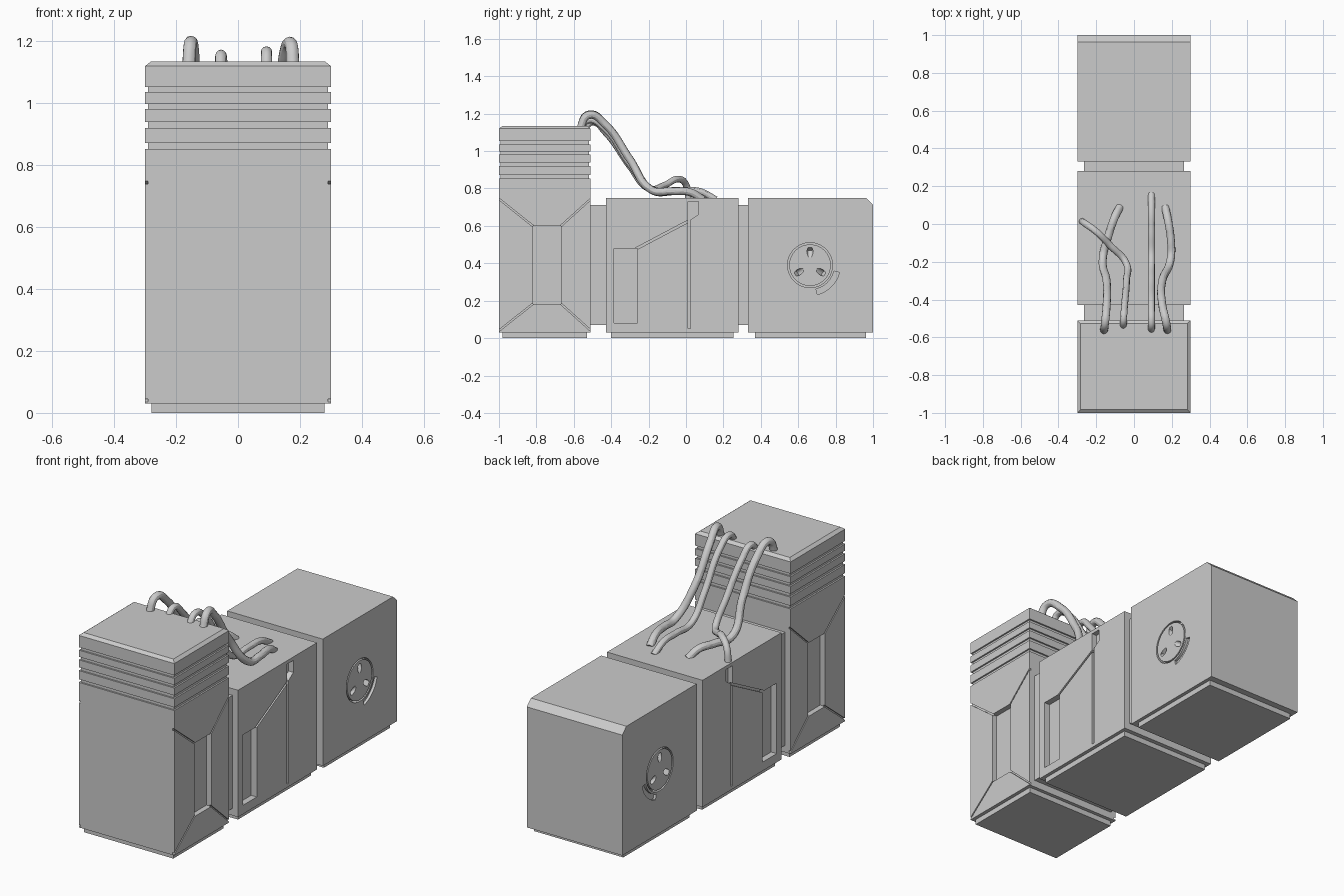
import bpy, bmesh
from math import sin, cos, radians, pi
from mathutils import Vector, Matrix

if "Cube" in bpy.data.objects:
    bpy.data.objects.remove(bpy.data.objects["Cube"])


def make(name, bm):
    bmesh.ops.recalc_face_normals(bm, faces=bm.faces)
    me = bpy.data.meshes.new(name)
    bm.to_mesh(me)
    bm.free()
    ob = bpy.data.objects.new(name, me)
    bpy.context.collection.objects.link(ob)
    return ob


def loft(name, hx, y0, y1, rings):
    """Stack of rectangles; rings = (z, inset)."""
    bm = bmesh.new()
    loops = []
    for z, i in rings:
        loops.append([bm.verts.new((sx, y, z)) for sx, y in
                      ((-hx + i, y0 + i), (hx - i, y0 + i), (hx - i, y1 - i), (-hx + i, y1 - i))])
    for a, b in zip(loops, loops[1:]):
        for k in range(4):
            bm.faces.new((a[k], a[(k + 1) % 4], b[(k + 1) % 4], b[k]))
    bm.faces.new(loops[0])
    bm.faces.new(loops[-1])
    return make(name, bm)


def prism(name, pts, xa, xb):
    """Side-view outline (y, z) extruded along x."""
    bm = bmesh.new()
    f = bm.faces.new([bm.verts.new((xa, y, z)) for y, z in pts])
    r = bmesh.ops.extrude_face_region(bm, geom=[f])
    vs = [v for v in r["geom"] if isinstance(v, bmesh.types.BMVert)]
    bmesh.ops.translate(bm, vec=(xb - xa, 0, 0), verts=vs)
    return make(name, bm)


def subtract(ob, cutter):
    cutter.hide_render = True
    m = ob.modifiers.new("cut", 'BOOLEAN')
    m.operation = 'DIFFERENCE'
    m.solver = 'EXACT'
    m.object = cutter
    bpy.context.view_layer.objects.active = ob
    bpy.ops.object.modifier_apply(modifier=m.name)
    bpy.data.objects.remove(cutter)


def pocket(ob, pts, depth):
    """Same recess on the right and left faces."""
    for s in (1, -1):
        subtract(ob, prism("pocket_cutter", pts, s * (0.3 - depth), s * 0.33))


def strip(a, b, w):
    a, b = Vector(a), Vector(b)
    n = Vector((-(b - a).y, (b - a).x)).normalized() * w / 2
    return [a + n, b + n, b - n, a - n]


def rect(y0, y1, z0, z1):
    return [(y0, z0), (y1, z0), (y1, z1), (y0, z1)]


def arc(c, r, a0, a1, n):
    return [(c[0] + r * cos(radians(a0 + (a1 - a0) * i / n)),
             c[1] + r * sin(radians(a0 + (a1 - a0) * i / n))) for i in range(n + 1)]


# Tower with band grooves and bevelled top
rings = [(0.03, 0)]
for lo, hi in ((0.853, 0.871), (0.92, 0.939), (0.981, 0.998), (1.036, 1.053)):
    rings += [(lo, 0), (lo, 0.009), (hi, 0.009), (hi, 0)]
rings += [(1.12, 0), (1.134, 0.018)]
tower = loft("tower", 0.3, -1.0, -0.51, rings)
pocket(tower, rect(-0.818, -0.668, 0.182, 0.599), 0.03)
for outer, inner in (((-1.01, 0.752), (-0.81, 0.593)), ((-0.50, 0.752), (-0.676, 0.593)),
                     ((-1.01, 0.032), (-0.81, 0.19)), ((-0.50, 0.032), (-0.676, 0.19))):
    pocket(tower, strip(outer, inner, 0.008), 0.01)

# Middle block with slot, diagonal groove and vertical channel
middle = loft("middle_block", 0.3, -0.428, 0.28, [(0.03, 0), (0.75, 0)])
pocket(middle, rect(-0.385, -0.26, 0.08, 0.48), 0.035)
pocket(middle, [(0.01, 0.05), (0.024, 0.05), (0.024, 0.632), (0.068, 0.662),
                (0.068, 0.73), (0.01, 0.73)], 0.03)
pocket(middle, strip((-0.275, 0.473), (0.016, 0.627), 0.012), 0.02)

# End block with chamfered top edge
end = prism("end_block", [(0.332, 0.03), (1, 0.03), (1, 0.714), (0.963, 0.75), (0.332, 0.75)],
            -0.3, 0.3)
C = (0.663, 0.39)
pocket(end, arc(C, 0.12, 0, 357, 119)[::2], 0.03)
pocket(end, arc(C, 0.162, -76, -14, 12) + arc(C, 0.132, -14, -76, 12), 0.015)

# Round socket covers with three slanted holes each
for s, side in ((1, "right"), (-1, "left")):
    cover = prism("socket_cover_" + side, arc(C, 0.111, 0, 354, 59), s * 0.255, s * 0.3)
    for ang in (90, 212, 328):
        d = Vector((0, cos(radians(ang)), sin(radians(ang))))
        axis = (Vector((s, 0, 0)) - d * 1.5).normalized()
        bm = bmesh.new()
        bmesh.ops.create_cone(bm, cap_ends=True, segments=24, radius1=0.016, radius2=0.016,
                              depth=0.12)
        rot = Vector((0, 0, 1)).rotation_difference(axis).to_matrix().to_4x4()
        pos = Vector((s * 0.3, C[0], C[1])) + d * 0.07 + axis * 0.04
        bm.transform(Matrix.Translation(pos) @ rot)
        subtract(cover, make("hole_cutter", bm))

# Connectors between the blocks
loft("front_connector", 0.265, -0.53, -0.41, [(0.07, 0), (0.712, 0)])
loft("rear_connector", 0.265, 0.26, 0.35, [(0.07, 0), (0.712, 0)])

# Feet
for name, y0, y1 in (("tower_foot", -0.98, -0.53), ("middle_foot", -0.40, 0.255),
                     ("end_foot", 0.37, 0.963)):
    loft(name, 0.28, y0, y1, [(0, 0), (0.035, 0)])

# Cables from the tower top to the middle block
cables = [
    (0.021, [(-0.16, -0.57, 1.11), (-0.153, -0.52, 1.195), (-0.145, -0.43, 1.14),
             (-0.145, -0.3, 0.955), (-0.165, -0.18, 0.79), (-0.135, -0.06, 0.785),
             (-0.10, 0.04, 0.78), (-0.075, 0.09, 0.74)]),
    (0.018, [(-0.057, -0.55, 1.11), (-0.055, -0.5, 1.155), (-0.05, -0.43, 1.1),
             (-0.04, -0.3, 0.92), (-0.045, -0.2, 0.8), (-0.12, -0.12, 0.815),
             (-0.20, -0.04, 0.85), (-0.255, 0.0, 0.82), (-0.277, 0.015, 0.73)]),
    (0.018, [(0.092, -0.57, 1.11), (0.092, -0.52, 1.165), (0.092, -0.43, 1.115),
             (0.092, -0.3, 0.93), (0.092, -0.18, 0.795), (0.092, -0.04, 0.79),
             (0.092, 0.07, 0.785), (0.092, 0.16, 0.74)]),
    (0.021, [(0.178, -0.57, 1.11), (0.17, -0.52, 1.192), (0.15, -0.43, 1.14),
             (0.15, -0.3, 0.955), (0.195, -0.18, 0.79), (0.195, -0.08, 0.785),
             (0.18, 0.02, 0.78), (0.165, 0.09, 0.74)]),
]
for i, (r, pts) in enumerate(cables):
    cu = bpy.data.curves.new("cable_%d" % (i + 1), 'CURVE')
    cu.dimensions = '3D'
    cu.bevel_depth = r
    cu.bevel_resolution = 4
    cu.resolution_u = 10
    cu.use_fill_caps = True
    sp = cu.splines.new('BEZIER')
    sp.bezier_points.add(len(pts) - 1)
    for bp, p in zip(sp.bezier_points, pts):
        bp.co = p
        bp.handle_left_type = bp.handle_right_type = 'AUTO'
    ob = bpy.data.objects.new(cu.name, cu)
    bpy.context.collection.objects.link(ob)
    bpy.ops.object.select_all(action='DESELECT')
    ob.select_set(True)
    bpy.context.view_layer.objects.active = ob
    bpy.ops.object.convert(target='MESH')
    bpy.ops.object.shade_smooth_by_angle()
